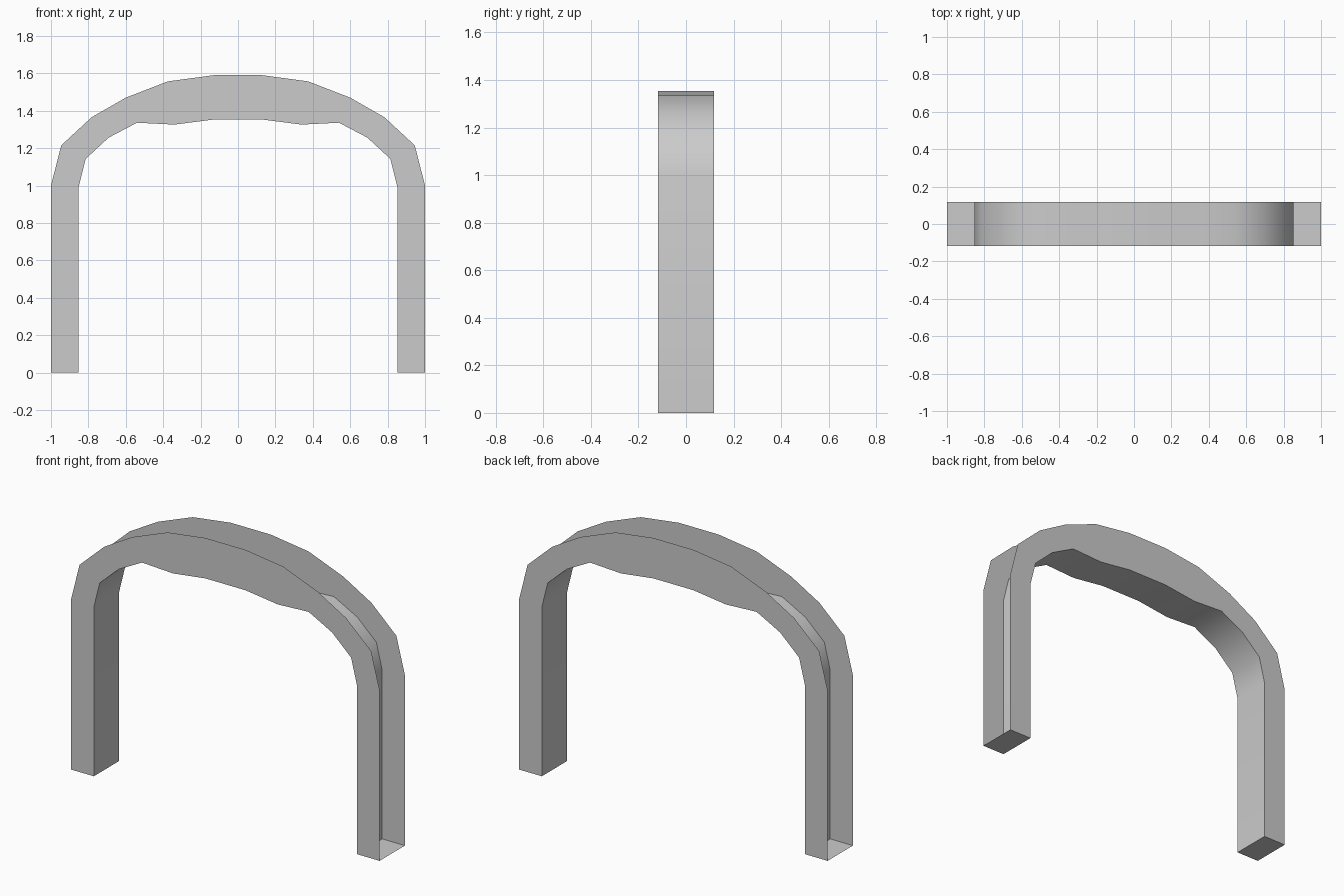
import bpy, bmesh, math

cube = bpy.data.objects.get("Cube")
if cube:
    bpy.data.objects.remove(cube, do_unlink=True)

# Plain grey material
grey = bpy.data.materials.new("plain grey")
grey.use_nodes = True
colour = (0.6, 0.6, 0.6, 1)
grey.diffuse_color = colour
grey.node_tree.nodes["Principled BSDF"].inputs["Base Color"].default_value = colour

# Half profiles of the arch, foot to crown
HALF_DEPTH = 0.117
outer = [(1, 0), (1, 1), (0.945, 1.215), (0.783, 1.365), (0.6, 1.47), (0.375, 1.557), (0.13, 1.59)]
inner = [(0.853, 0), (0.853, 0.99), (0.815, 1.142), (0.692, 1.256), (0.54, 1.336), (0.34, 1.326), (0.13, 1.353)]


def mirrored(half):
    return half + [(-x, z) for x, z in reversed(half)]


bm = bmesh.new()


def rail(profile, y):
    return [bm.verts.new((x, y, z)) for x, z in mirrored(profile)]


def bridge(a, b):
    for i in range(len(a) - 1):
        bm.faces.new((a[i], a[i + 1], b[i + 1], b[i]))


outer_front, outer_back = rail(outer, -HALF_DEPTH), rail(outer, HALF_DEPTH)
inner_front, inner_back = rail(inner, -HALF_DEPTH), rail(inner, HALF_DEPTH)

# Front and back walls and the underside; the outer rim stays open
bridge(inner_front, outer_front)
bridge(outer_back, inner_back)
bridge(inner_back, inner_front)

# Soles of both feet
for end in (0, -1):
    bm.faces.new((outer_front[end], outer_back[end], inner_back[end], inner_front[end]))

# Point the walls away from the hollow
for face in bm.faces:
    face.normal_update()
    centre, n = face.calc_center_median(), face.normal
    if abs(n.y) > 0.9:
        wrong = n.y * centre.y < 0
    elif centre.z < 0.001:
        wrong = n.z > 0
    else:
        wrong = n.x * centre.x + n.z * (centre.z - 0.9) > 0
    if wrong:
        face.normal_flip()

mesh = bpy.data.meshes.new("arch_channel")
bm.to_mesh(mesh)
bm.free()
mesh.materials.append(grey)
arch = bpy.data.objects.new("arch_channel", mesh)
bpy.context.collection.objects.link(arch)

# Smooth underside with crisp wall edges
bpy.context.view_layer.objects.active = arch
arch.select_set(True)
bpy.ops.object.shade_smooth_by_angle(angle=math.radians(40))
